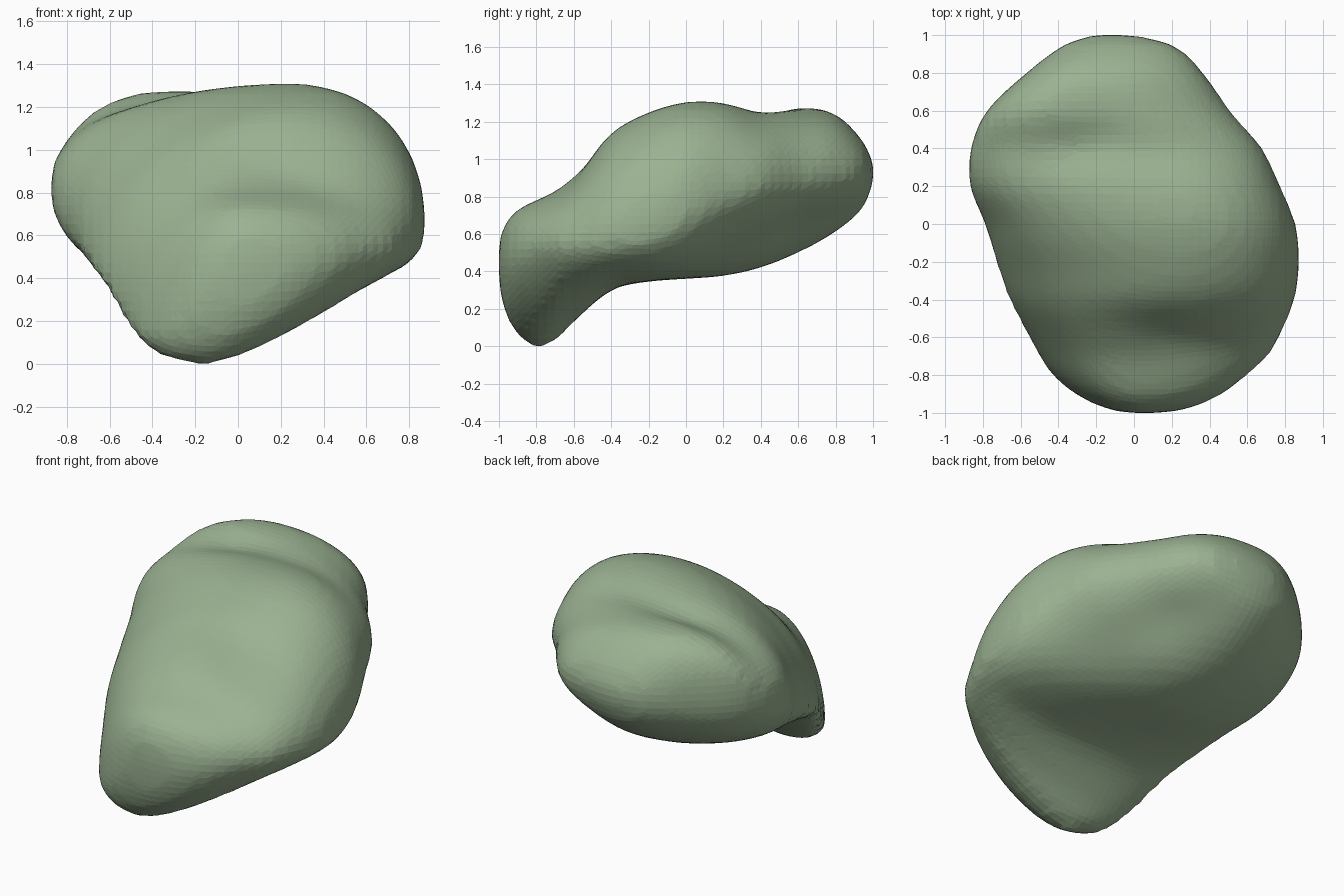
import bpy, bmesh, math

if "Cube" in bpy.data.objects:
    bpy.data.objects.remove(bpy.data.objects["Cube"])

# Cross-sections from front to back:
# y, left x, left z, right x, right z, top x, top z, bottom x, bottom z
SECTIONS = [
    (-1.005, 0.04, 0.45, 0.06, 0.46, 0.05, 0.47, 0.05, 0.44),
    (-0.98, -0.14, 0.34, 0.28, 0.46, 0.05, 0.63, 0.00, 0.22),
    (-0.90, -0.31, 0.20, 0.47, 0.50, 0.04, 0.73, -0.10, 0.06),
    (-0.80, -0.43, 0.15, 0.60, 0.53, 0.03, 0.78, -0.15, -0.005),
    (-0.70, -0.50, 0.18, 0.71, 0.54, 0.03, 0.83, -0.19, 0.03),
    (-0.60, -0.555, 0.25, 0.77, 0.55, 0.06, 0.92, -0.22, 0.13),
    (-0.40, -0.66, 0.42, 0.85, 0.59, 0.20, 1.14, -0.12, 0.30),
    (-0.20, -0.73, 0.54, 0.875, 0.65, 0.25, 1.25, 0.00, 0.345),
    (0.00, -0.79, 0.66, 0.855, 0.72, 0.25, 1.305, 0.02, 0.36),
    (0.20, -0.87, 0.79, 0.775, 0.80, 0.20, 1.30, 0.00, 0.375),
    (0.40, -0.865, 0.84, 0.68, 0.86, 0.04, 1.25, -0.05, 0.42),
    (0.60, -0.78, 0.88, 0.51, 0.89, -0.24, 1.28, -0.12, 0.50),
    (0.80, -0.57, 0.91, 0.37, 0.91, -0.22, 1.24, -0.13, 0.61),
    (0.95, -0.37, 0.92, 0.21, 0.92, -0.13, 1.09, -0.12, 0.74),
    (1.005, -0.20, 0.93, -0.04, 0.93, -0.12, 0.96, -0.12, 0.90),
]
# Shallow hollows: centre x, y, long radius, short radius, turn, depth, upper side?
HOLLOWS = [
    (-0.28, 0.43, 0.26, 0.13, 0.4, 0.025, True),
    (0.18, -0.57, 0.32, 0.10, -0.2, 0.03, True),
    (0.30, 0.58, 0.32, 0.13, 2.25, 0.06, False),
]
STEPS, RING = 4, 64


def catmull(a, b, c, d, t):
    return 0.5 * (2 * b + (c - a) * t + (2 * a - 5 * b + 4 * c - d) * t * t
                  + (3 * b - a - 3 * c + d) * t ** 3)


def station(u):
    i = min(int(u), len(SECTIONS) - 2)
    pick = lambda k: SECTIONS[max(0, min(k, len(SECTIONS) - 1))]
    return [catmull(*v, u - i) for v in zip(pick(i - 1), pick(i), pick(i + 1), pick(i + 2))]


def bump(y, centre, width):
    return math.exp(-((y - centre) / width) ** 2)


def ring_point(s, angle):
    y, xl, zl, xr, zr, xt, zt, xb, zb = s
    c, n = math.cos(angle), math.sin(angle)
    upper, right = n >= 0, c >= 0
    # Corner fullness: square right edge amidships, full shoulder at back left
    if upper:
        full = 2.15 if right else 2.1 + 0.6 * bump(y, 0.6, 0.33) - 0.2 * bump(y, -0.3, 0.2)
    elif right:
        full = 1.55 - 0.15 * bump(y, -0.75, 0.2) + 1.15 * bump(y, -0.2, 0.3)
    else:
        full = 2.0 + 0.4 * bump(y, 0.05, 0.35)
    cs, sn = abs(c) ** (2 / full), abs(n) ** (2 / full)
    mx, mz = (xt, zt) if upper else (xb, zb)
    ex, ez = (xr, zr) if right else (xl, zl)
    x, z = mx + (ex - mx) * cs, ez + (mz - ez) * sn
    for hx, hy, ra, rb, turn, depth, top in HOLLOWS:
        if top == upper:
            dx, dy = x - hx, y - hy
            a = (dx * math.cos(turn) + dy * math.sin(turn)) / ra
            b = (dy * math.cos(turn) - dx * math.sin(turn)) / rb
            z += (-1 if top else 1) * depth * sn * math.exp(-a * a - b * b)
    return x, y, z


# Loft the boulder
bm = bmesh.new()
rings = []
for k in range((len(SECTIONS) - 1) * STEPS + 1):
    s = station(k / STEPS)
    rings.append([bm.verts.new(ring_point(s, 2 * math.pi * i / RING)) for i in range(RING)])
for a, b in zip(rings, rings[1:]):
    for i in range(RING):
        n = (i + 1) % RING
        bm.faces.new((a[i], a[n], b[n], b[i]))
bm.faces.new(rings[0][::-1])
bm.faces.new(rings[-1])
bmesh.ops.recalc_face_normals(bm, faces=bm.faces)
mesh = bpy.data.meshes.new("boulder")
bm.to_mesh(mesh)
bm.free()
boulder = bpy.data.objects.new("boulder", mesh)
bpy.context.collection.objects.link(boulder)

# Even facets with softened ridges
remesh = boulder.modifiers.new("even_facets", 'REMESH')
remesh.mode = 'VOXEL'
remesh.voxel_size = 0.045
soften = boulder.modifiers.new("soften", 'SMOOTH')
soften.factor = 0.5
soften.iterations = 5
boulder.modifiers.new("facets", 'TRIANGULATE')

# Mossy green stone
stone = bpy.data.materials.new("green_stone")
stone.diffuse_color = (0.33, 0.45, 0.29, 1)
stone.use_nodes = True
stone.node_tree.nodes["Principled BSDF"].inputs["Base Color"].default_value = stone.diffuse_color
mesh.materials.append(stone)
